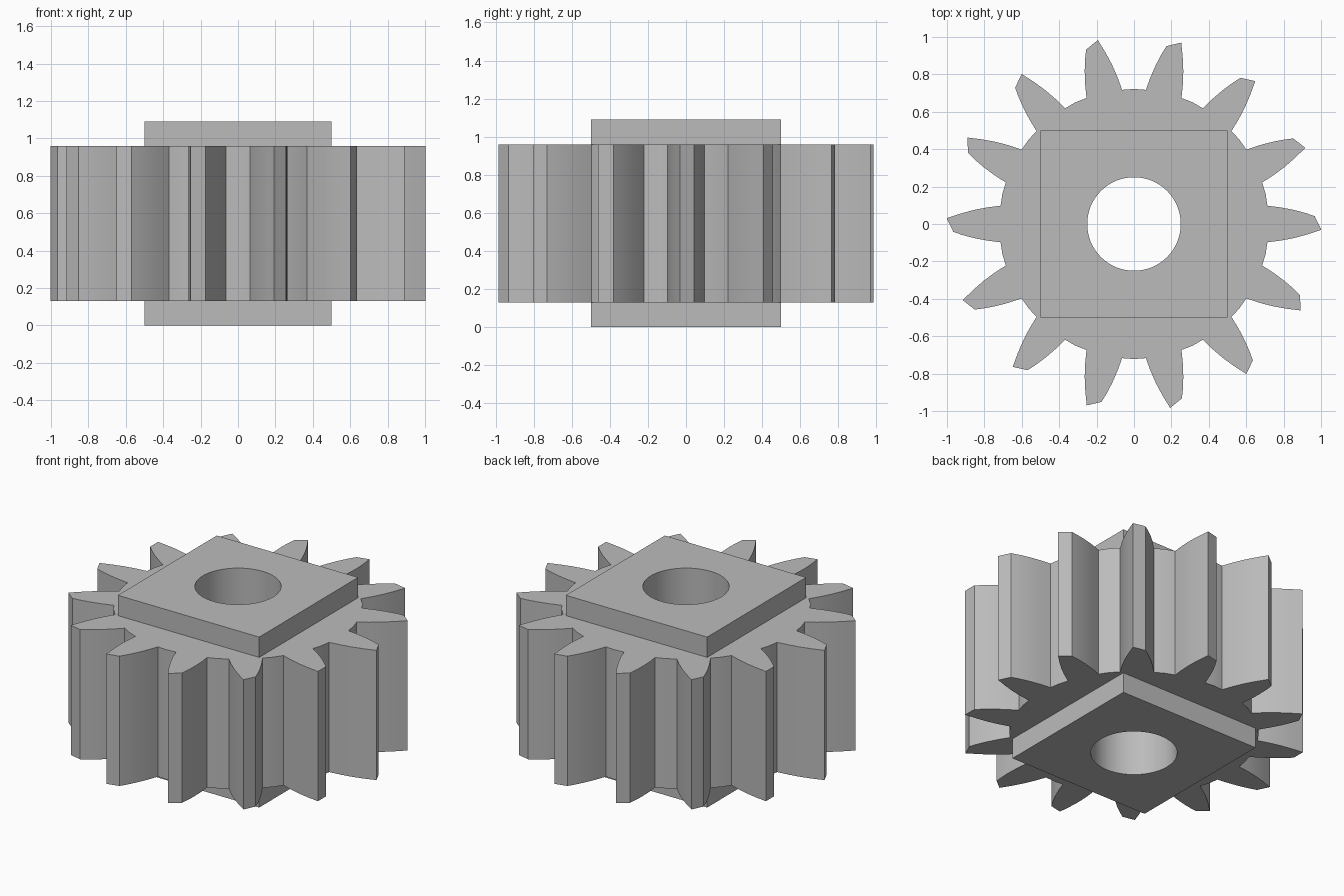
import bpy
import bmesh
from math import cos, sin, pi, radians

if "Cube" in bpy.data.objects:
    bpy.data.objects.remove(bpy.data.objects["Cube"])

TEETH = 14
Z_LOW, Z_HIGH, HEIGHT = 0.13, 0.96, 1.09   # toothed band and full hub height

# One tooth: (radius, degrees from tooth centre), with bulged flanks, a slanted tip
# and a last point in the middle of the root gap
TOOTH = [(0.72, -7.8), (0.79, -6.45), (0.86, -5.0), (0.93, -3.4), (1.002, -1.75),
         (0.967, 2.5), (0.92, 3.65), (0.86, 5.0), (0.79, 6.45), (0.72, 7.8),
         (0.722, 180 / TEETH)]


def gear_outline():
    pts = []
    for i in range(TEETH):
        for r, deg in TOOTH:
            a = radians(deg) + 2 * pi * i / TEETH
            pts.append((r * cos(a), r * sin(a)))
    return pts


def square_outline(h=0.5):
    return [(-h, -h), (h, -h), (h, h), (-h, h)]


def circle_outline(r=0.25, n=64):
    return [(r * cos(2 * pi * i / n), r * sin(2 * pi * i / n)) for i in range(n)]


bm = bmesh.new()


def loop(points, z):
    """Closed ring of edges at height z."""
    vs = [bm.verts.new((x, y, z)) for x, y in points]
    for i, v in enumerate(vs):
        bm.edges.new((v, vs[(i + 1) % len(vs)]))
    return vs


def wall(low, high):
    """Upright faces between two matching rings."""
    n = len(low)
    for i in range(n):
        j = (i + 1) % n
        bm.faces.new((low[i], low[j], high[j], high[i]))


def ring_cap(outer, inner):
    """Flat face region between an outer and an inner ring."""
    edges = []
    for vs in (outer, inner):
        edges += [bm.edges.get((v, vs[(i + 1) % len(vs)])) for i, v in enumerate(vs)]
    bmesh.ops.triangle_fill(bm, edges=edges, use_beauty=True)


# Rings at each level
teeth_low, teeth_high = loop(gear_outline(), Z_LOW), loop(gear_outline(), Z_HIGH)
hub_0, hub_1, hub_2, hub_3 = [loop(square_outline(), z) for z in (0, Z_LOW, Z_HIGH, HEIGHT)]
bore_low, bore_high = loop(circle_outline(), 0), loop(circle_outline(), HEIGHT)

# Flat caps: gear faces around the hub, hub faces around the bore
ring_cap(teeth_low, hub_1)
ring_cap(teeth_high, hub_2)
ring_cap(hub_0, bore_low)
ring_cap(hub_3, bore_high)

# Upright walls: teeth, square hub ends and bore
wall(teeth_low, teeth_high)
wall(hub_0, hub_1)
wall(hub_2, hub_3)
wall(bore_low, bore_high)
bmesh.ops.recalc_face_normals(bm, faces=bm.faces[:])

mesh = bpy.data.meshes.new("pinion_gear")
bm.to_mesh(mesh)
bm.free()
gear = bpy.data.objects.new("pinion_gear", mesh)
bpy.context.collection.objects.link(gear)

# Plain grey metal
grey = bpy.data.materials.new("grey")
grey.diffuse_color = (0.5, 0.5, 0.5, 1)
grey.use_nodes = True
grey.node_tree.nodes["Principled BSDF"].inputs["Base Color"].default_value = grey.diffuse_color
mesh.materials.append(grey)

bpy.context.view_layer.objects.active = gear
gear.select_set(True)
bpy.ops.object.shade_smooth_by_angle(angle=radians(25))
